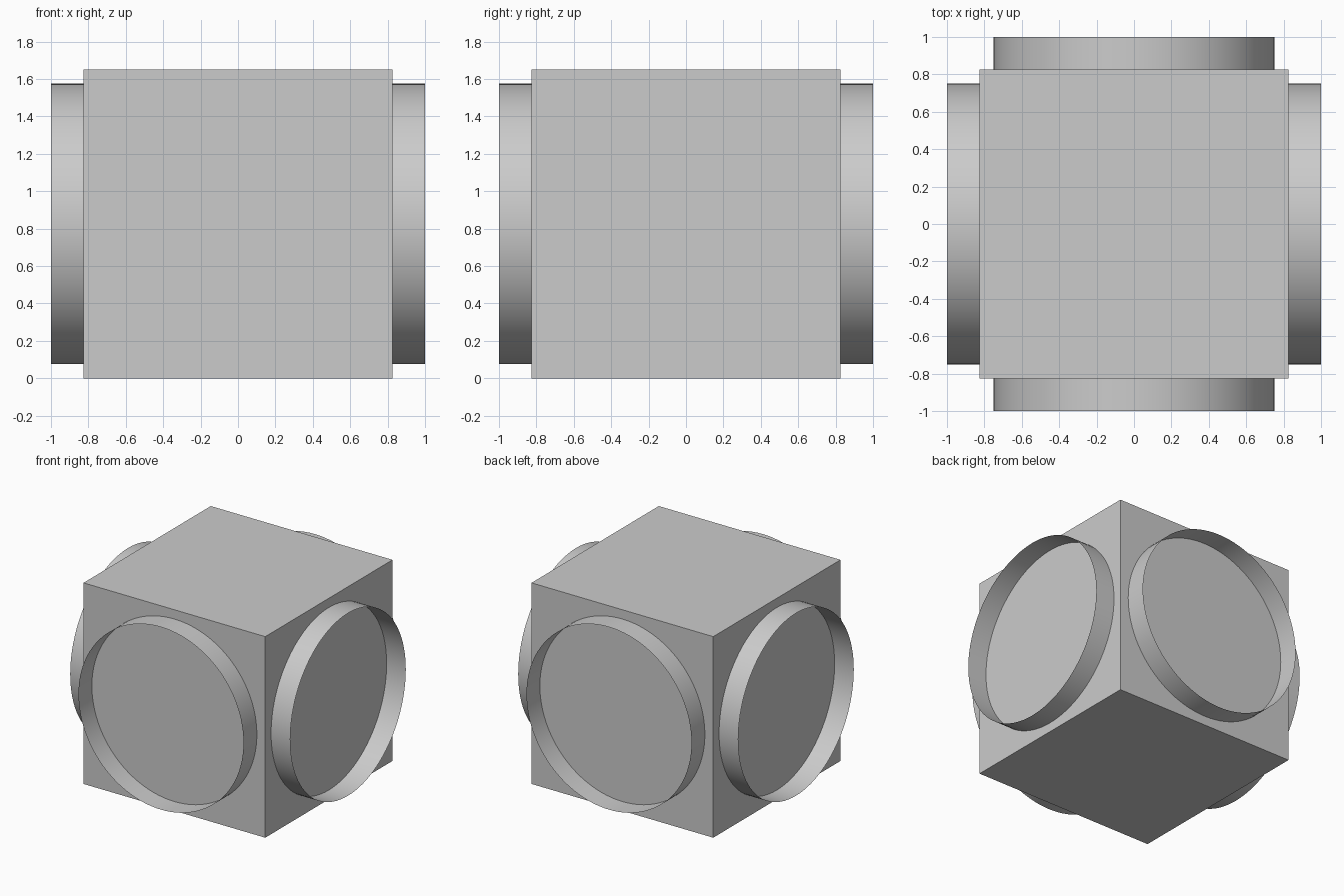
import bpy, math
from mathutils import Matrix

if "Cube" in bpy.data.objects:
    bpy.data.objects.remove(bpy.data.objects["Cube"])

HALF = 0.826      # half the cube's side
REACH = 1.0       # outer rim distance from the centre
RADIUS = 0.75

# Cube body
bpy.ops.mesh.primitive_cube_add(size=2 * HALF, location=(0, 0, HALF))
bpy.context.object.name = "cube_body"


def open_ring(name, angle):
    """Thin open collar standing out from one side of the cube."""
    bpy.ops.mesh.primitive_cylinder_add(
        vertices=96, radius=RADIUS, depth=REACH - HALF, end_fill_type='NOTHING')
    ring = bpy.context.object
    ring.name = name
    ring.data.transform(
        Matrix.Translation((0, 0, HALF))
        @ Matrix.Rotation(angle, 4, 'Z')
        @ Matrix.Translation(((REACH + HALF) / 2, 0, 0))
        @ Matrix.Rotation(math.pi / 2, 4, 'Y'))
    bpy.ops.object.shade_smooth()


# Collars on the four upright sides
for i, side in enumerate(("right", "back", "left", "front")):
    open_ring(side + "_collar", i * math.pi / 2)
